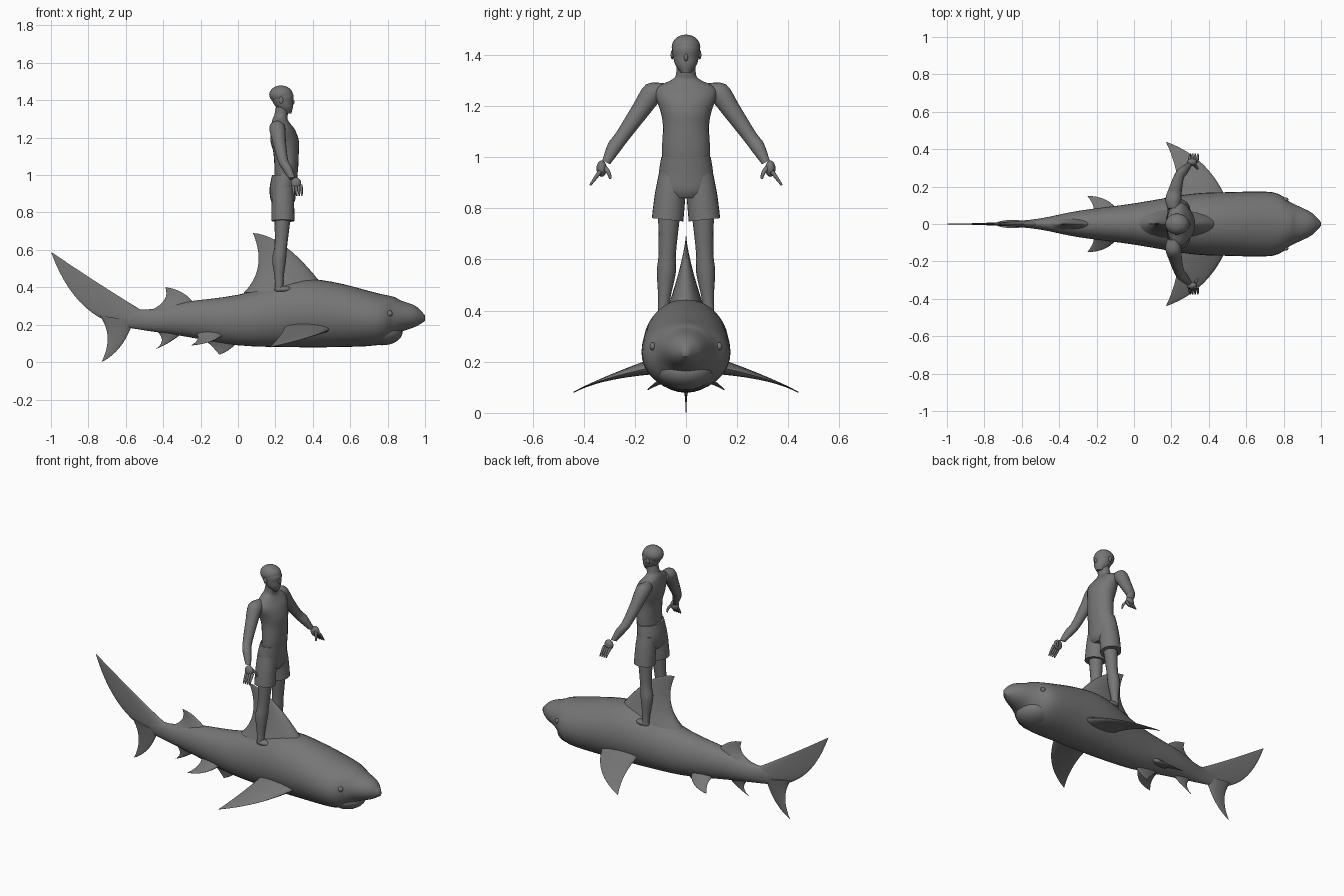
import bpy, bmesh, math
from mathutils import Vector, Matrix

cube = bpy.data.objects.get("Cube")
if cube:
    bpy.data.objects.remove(cube, do_unlink=True)

grey = bpy.data.materials.new("mid grey")
grey.use_nodes = True
colour = (0.18, 0.18, 0.18, 1)
grey.diffuse_color = colour
grey.node_tree.nodes["Principled BSDF"].inputs["Base Color"].default_value = colour


def finish(name, bm, mirror):
    """Turn a bmesh into a smooth shaded object, optionally mirrored across y."""
    bmesh.ops.recalc_face_normals(bm, faces=bm.faces[:])
    mesh = bpy.data.meshes.new(name)
    bm.to_mesh(mesh)
    bm.free()
    mesh.materials.append(grey)
    obj = bpy.data.objects.new(name, mesh)
    bpy.context.collection.objects.link(obj)
    bpy.ops.object.select_all(action='DESELECT')
    obj.select_set(True)
    bpy.context.view_layer.objects.active = obj
    bpy.ops.object.shade_smooth_by_angle(angle=math.radians(50))
    if mirror:
        mod = obj.modifiers.new("Mirror", 'MIRROR')
        mod.use_axis = (False, True, False)
        mod.use_mirror_merge = False


def spline(before, start, end, after, t):
    """Point on a smooth curve between start and end."""
    slope_in, slope_out = (end - before) / 2, (after - start) / 2
    ease = t * t * (3 - 2 * t)
    return (start.lerp(end, ease) + slope_in * t * (1 - t) ** 2
            - slope_out * t * t * (1 - t))


def loft(name, sections, mirror=False, sides=24, steps=4):
    """Skin elliptical sections, each given as centre, half axis u, half axis v."""
    keys = [[Vector(part) for part in section] for section in sections]
    last = len(keys) - 1
    rows = []
    for i in range(last):
        near = [keys[max(i - 1, 0)], keys[i], keys[i + 1], keys[min(i + 2, last)]]
        for k in range(steps):
            rows.append([spline(*points, k / steps) for points in zip(*near)])
    rows.append(keys[-1])
    bm = bmesh.new()
    angles = [math.tau * j / sides for j in range(sides)]
    rings = [[bm.verts.new(centre + u * math.cos(a) + v * math.sin(a)) for a in angles]
             for centre, u, v in rows]
    for ring, following in zip(rings, rings[1:]):
        for j in range(sides):
            k = (j + 1) % sides
            bm.faces.new((ring[j], ring[k], following[k], following[j]))
    bm.faces.new(rings[0])
    bm.faces.new(rings[-1])
    finish(name, bm, mirror)


def bend(start, control, end, t):
    """Point on a bowed edge."""
    return start.lerp(control, t).lerp(control.lerp(end, t), t)


def fin(name, front, front_bend, tip, back_bend, back, thickness, across, mirror=False):
    """Fin between two bowed edges that meet at the tip, thinning towards it."""
    front, front_bend, tip, back_bend, back = map(
        Vector, (front, front_bend, tip, back_bend, back))
    count = 14
    sections = []
    for i in range(count + 1):
        t = 0.995 * i / count
        lead = bend(front, front_bend, tip, t)
        trail = bend(back, back_bend, tip, t)
        half = thickness * (1 - t) ** 2 + 0.002
        sections.append(((lead + trail) / 2, (lead - trail) / 2, Vector(across) * half))
    loft(name, sections, mirror, steps=1)


def centre_fin(name, *outline, thickness):
    """Upright fin on the centre line, its outline given as x, z points."""
    fin(name, *[(x, 0, z) for x, z in outline], thickness, across=(0, 1, 0))


def side_fins(name, *outline, thickness):
    """Mirrored pair of fins, the outline given as x, y, z points."""
    fin(name, *outline, thickness, across=(0, 0.3, 1), mirror=True)


def column(name, rows):
    """Upright body part: z, centre x, half depth, half width."""
    loft(name, [((x, 0, z), (depth, 0, 0), (0, width, 0)) for z, x, depth, width in rows])


def limbs(name, points, radii, sides=16):
    """Mirrored pair of round limbs following a path of joints."""
    path = [Vector(p) for p in points]
    sections = []
    for i, (point, radius) in enumerate(zip(path, radii)):
        along = path[min(i + 1, len(path) - 1)] - path[max(i - 1, 0)]
        across = along.cross(Vector((1, 0, 0))).normalized()
        sections.append((point, (radius, 0, 0), across * radius))
    loft(name, sections, mirror=True, sides=sides)


def blob(name, centre, radii, mirror=False):
    """Ellipsoid."""
    bm = bmesh.new()
    matrix = Matrix.Translation(centre) @ Matrix.Diagonal((*radii, 1))
    bmesh.ops.create_uvsphere(bm, u_segments=24, v_segments=14, radius=1, matrix=matrix)
    finish(name, bm, mirror)


# Shark body: x, bottom z, top z, half width
body = [
    (-.68, .2, .31, .01), (-.5, .17, .28, .03), (-.3, .14, .32, .07), (0, .09, .36, .11),
    (.3, .08, .44, .16), (.5, .08, .43, .17), (.74, .09, .37, .17), (.83, .13, .35, .12),
    (.87, .16, .33, .1), (.95, .19, .3, .06), (1, .22, .25, .01),
]
loft("shark_body", [((x, 0, (low + high) / 2), (0, width, 0), (0, 0, (high - low) / 2))
                    for x, low, high, width in body], sides=36)
blob("shark_lower_jaw", centre=(.77, 0, .16), radii=(.11, .11, .07))
blob("shark_eyes", centre=(.81, .13, .26), radii=(.016, .012, .016), mirror=True)

# Fins, each listed as front, front bend, tip, back bend, back
centre_fin("dorsal_fin", (.46, .4), (.25, .68), (.08, .69), (.16, .5), (.03, .37),
           thickness=.08)
centre_fin("second_dorsal_fin", (-.23, .31), (-.29, .39), (-.39, .4), (-.36, .33), (-.46, .28),
           thickness=.03)
centre_fin("anal_fin", (-.28, .17), (-.36, .1), (-.44, .07), (-.37, .12), (-.45, .18),
           thickness=.02)
centre_fin("belly_fin", (.01, .12), (-.04, .06), (-.1, .04), (-.13, .08), (-.19, .13),
           thickness=.02)
centre_fin("tail_upper_lobe", (-.52, .28), (-.72, .4), (-1, .59), (-.86, .2), (-.54, .18),
           thickness=.02)
centre_fin("tail_lower_lobe", (-.56, .22), (-.61, .06), (-.73, 0), (-.66, .14), (-.74, .25),
           thickness=.02)
side_fins("pectoral_fins", (.5, .12, .18), (.4, .36, .13), (.17, .44, .08), (.24, .3, .15),
          (.25, .1, .19), thickness=.03)
side_fins("pelvic_fins", (-.08, .06, .15), (-.13, .15, .1), (-.25, .15, .09), (-.2, .09, .12),
          (-.22, .05, .15), thickness=.02)

# Rider legs, feet and shorts
limbs("legs", [(.22, .09, .38), (.22, .085, .45), (.22, .077, .55), (.23, .073, .63),
               (.24, .065, .8)], radii=(.021, .024, .037, .034, .045))
blob("feet", centre=(.24, .09, .39), radii=(.045, .024, .017), mirror=True)
limbs("shorts_legs", [(.24, .072, .755), (.24, .062, .85), (.24, .05, .93)],
      radii=(.062, .06, .056), sides=24)
column("shorts_seat", [(.84, .24, .05, .08), (.87, .24, .066, .105), (.93, .24, .071, .107),
                       (1, .25, .068, .097)])

# Rider torso, neck and head
column("torso", [(.95, .25, .06, .09), (1.03, .258, .063, .094), (1.12, .257, .068, .09),
                 (1.18, .25, .076, .1), (1.24, .24, .066, .12), (1.275, .23, .05, .11),
                 (1.3, .225, .04, .06), (1.32, .23, .036, .04), (1.37, .24, .036, .037)])
column("head", [(1.33, .26, .025, .02), (1.36, .25, .043, .041), (1.39, .24, .054, .05),
                (1.43, .236, .06, .053), (1.47, .236, .03, .03)])
blob("hair", centre=(.23, 0, 1.43), radii=(.063, .056, .049))
blob("nose", centre=(.29, 0, 1.39), radii=(.013, .009, .015))
blob("ears", centre=(.23, .054, 1.4), radii=(.012, .006, .018), mirror=True)

# Rider arms and hands
limbs("arms", [(.21, .08, 1.26), (.21, .13, 1.25), (.22, .18, 1.18), (.24, .25, 1.08),
               (.26, .28, 1.04), (.29, .312, .98)],
      radii=(.03, .043, .036, .028, .028, .017))
blob("palms", centre=(.31, .33, .955), radii=(.028, .02, .032), mirror=True)
for i, finger in enumerate(("little", "ring", "middle", "index")):
    knuckle = Vector((.295 + i * .014, .335, .945))
    reach = Vector((.005, .04, -.055))
    limbs(finger + "_fingers", [knuckle, knuckle + reach / 2, knuckle + reach],
          radii=(.009, .007, .004), sides=8)
limbs("thumbs", [(.32, .32, .96), (.335, .303, .94), (.34, .295, .915)],
      radii=(.011, .008, .005), sides=8)
